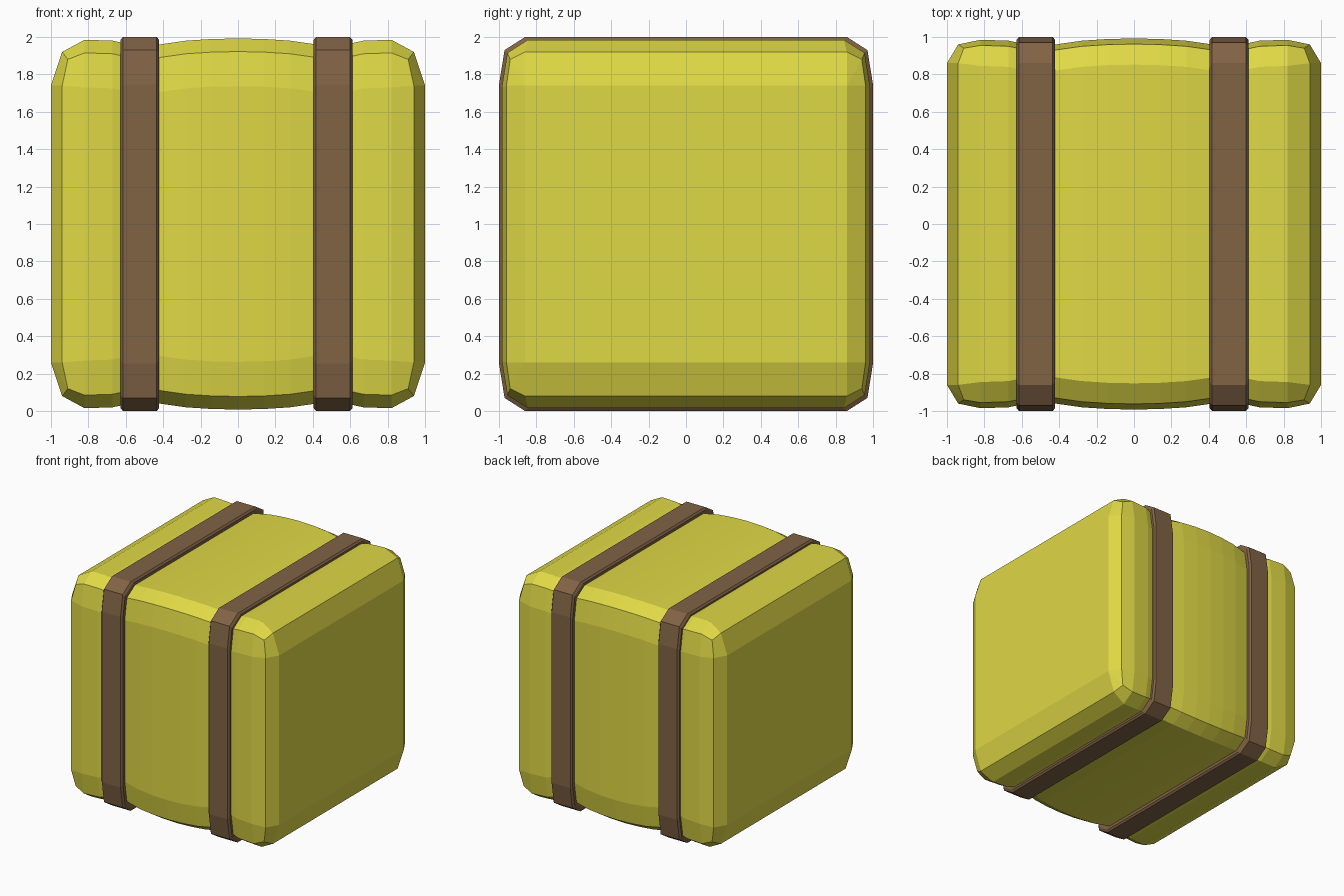
import bpy, bmesh

if "Cube" in bpy.data.objects:
    bpy.data.objects.remove(bpy.data.objects["Cube"])


def material(name, rgb):
    m = bpy.data.materials.new(name)
    m.diffuse_color = (*rgb, 1)
    m.use_nodes = True
    m.node_tree.nodes["Principled BSDF"].inputs["Base Color"].default_value = m.diffuse_color
    return m


def section(corner):
    """Mirror three (x, y, z) corner points into a full ring of twelve."""
    ring = [(x, y, z) for x, y, z in corner]
    ring += [(x, -y, z) for x, y, z in reversed(corner)]
    ring += [(x, -y, -z) for x, y, z in corner]
    ring += [(x, y, -z) for x, y, z in reversed(corner)]
    return ring


def rounded(x, h):
    """Rounded-square corner of half size h at position x."""
    return [(x, h, h - 0.255), (x, h - 0.03, h - 0.07), (x, h - 0.14, h)]


def loft(name, corners, mat, closed=False, location=(0, 0, 1)):
    """Skin a row of rings; close it into a loop or cap both ends."""
    bm = bmesh.new()
    rings = [[bm.verts.new(p) for p in section(c)] for c in corners]
    pairs = list(zip(rings, rings[1:]))
    if closed:
        pairs.append((rings[-1], rings[0]))
    for a, b in pairs:
        for i in range(12):
            j = (i + 1) % 12
            bm.faces.new((a[i], a[j], b[j], b[i]))
    if not closed:
        bm.faces.new(rings[0])
        bm.faces.new(rings[-1])
    bmesh.ops.remove_doubles(bm, verts=bm.verts, dist=0.0005)
    bmesh.ops.recalc_face_normals(bm, faces=bm.faces)
    me = bpy.data.meshes.new(name)
    bm.to_mesh(me)
    bm.free()
    me.materials.append(mat)
    ob = bpy.data.objects.new(name, me)
    ob.location = location
    bpy.context.collection.objects.link(ob)
    return ob


straw = material("straw", (0.74, 0.69, 0.06))
leather = material("strap_brown", (0.22, 0.125, 0.06))

# Bale: bulging body, pinched beneath the straps, with bevelled ends
half = [rounded(0, 0.992)]
half += [rounded(x, h) for x, h in
         [(0.14, 0.989), (0.28, 0.98), (0.42, 0.96), (0.52, 0.95),
          (0.61, 0.967), (0.67, 0.98), (0.82, 0.985)]]
half.append([(0.94, 0.96, 0.74), (0.91, 0.94, 0.88), (0.94, 0.86, 0.92)])
half.append([(1.0, 0.86, 0.74)] * 3)
other = [[(-x, y, z) for x, y, z in c] for c in reversed(half[1:])]
loft("hay_bale", other + half, straw)

# Straps: two closed bands with softened outer edges
band = [(-0.103, 0.93), (-0.103, 0.985), (-0.09, 1.0),
        (0.09, 1.0), (0.103, 0.985), (0.103, 0.93)]
for name, x in (("left_strap", -0.525), ("right_strap", 0.508)):
    loft(name, [rounded(*p) for p in band], leather, True, (x, 0, 1))
